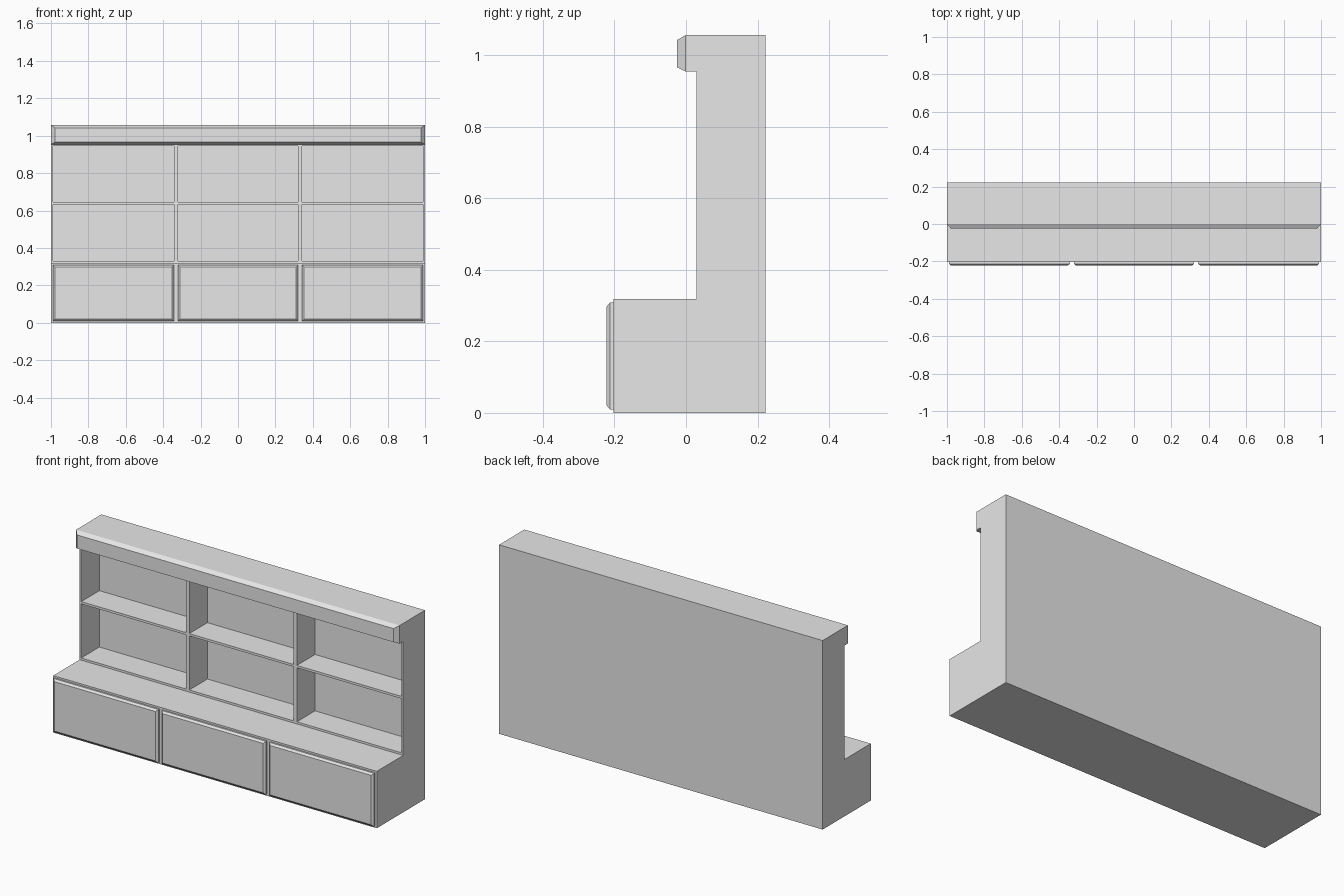
import bpy
import bmesh

cube = bpy.data.objects.get("Cube")
if cube:
    bpy.data.objects.remove(cube, do_unlink=True)

grey = bpy.data.materials.new("light_grey")
grey.use_nodes = True
grey.diffuse_color = (0.8, 0.8, 0.8, 1)
grey.node_tree.nodes["Principled BSDF"].inputs["Base Color"].default_value = (0.8, 0.8, 0.8, 1)

COLUMNS = [(-0.99, -0.343), (-0.322, 0.322), (0.343, 0.99)]
ROWS = [(0.33, 0.632), (0.645, 0.945)]


def finish(name, bm):
    """Turn a bmesh into a grey object with outward normals."""
    bmesh.ops.recalc_face_normals(bm, faces=bm.faces)
    mesh = bpy.data.meshes.new(name)
    bm.to_mesh(mesh)
    bm.free()
    mesh.materials.append(grey)
    obj = bpy.data.objects.new(name, mesh)
    bpy.context.collection.objects.link(obj)
    return obj


def loft(bm, rings):
    """Skin a stack of equal-sided point rings and cap both ends."""
    loops = [[bm.verts.new(p) for p in ring] for ring in rings]
    n = len(loops[0])
    for a, b in zip(loops, loops[1:]):
        for i in range(n):
            j = (i + 1) % n
            bm.faces.new((a[i], a[j], b[j], b[i]))
    bm.faces.new(loops[0])
    bm.faces.new(loops[-1])


def rect(xs, zs, y, inset=0):
    x0, x1 = xs[0] + inset, xs[1] - inset
    z0, z1 = zs[0] + inset, zs[1] - inset
    return [(x0, y, z0), (x1, y, z0), (x1, y, z1), (x0, y, z1)]


# Carcass: side profile with base cabinet, hutch and overhanging top
profile = [(-0.203, 0), (0.222, 0), (0.222, 1.056), (0, 1.056),
           (0, 0.954), (0.03, 0.954), (0.03, 0.318), (-0.203, 0.318)]
bm = bmesh.new()
loft(bm, [[(x, y, z) for y, z in profile] for x in (-1, 1)])
carcass = finish("shelf_carcass", bm)

# Open shelf compartments cut into the hutch
bm = bmesh.new()
for xs in COLUMNS:
    for zs in ROWS:
        loft(bm, [rect(xs, zs, 0.01), rect(xs, zs, 0.19)])
cutter = finish("compartment_cutter", bm)
cutter.hide_render = True
cut = carcass.modifiers.new("compartments", "BOOLEAN")
cut.operation = "DIFFERENCE"
cut.solver = "EXACT"
cut.object = cutter
bpy.context.view_layer.objects.active = carcass
bpy.ops.object.modifier_apply(modifier=cut.name)
bpy.data.objects.remove(cutter, do_unlink=True)

# Chamfered cornice along the top front
bm = bmesh.new()
span, height = (-1, 1), (0.954, 1.056)
loft(bm, [rect(span, height, 0), rect(span, height, -0.001),
          rect((-0.978, 0.978), (0.966, 1.042), -0.025)])
finish("cornice", bm)

# Three drawer fronts with chamfered edges
for side, xs in zip(("right", "middle", "left"), COLUMNS):
    bm = bmesh.new()
    zs = (0.01, 0.308)
    loft(bm, [rect(xs, zs, -0.203), rect(xs, zs, -0.213),
              rect(xs, zs, -0.222, 0.011)])
    finish(side + "_drawer_front", bm)
